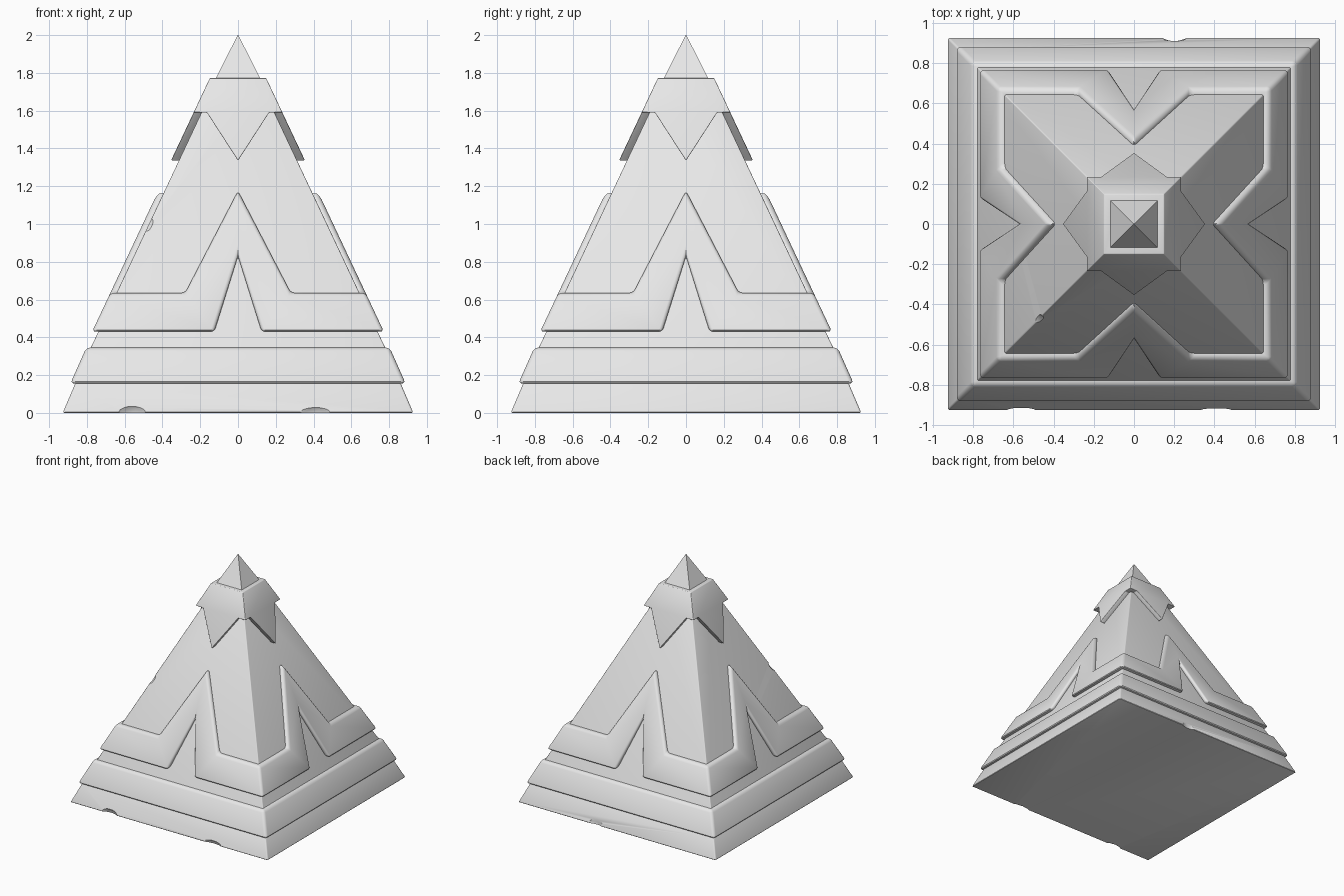
import bpy, bmesh, math
from mathutils import Vector, Matrix

if "Cube" in bpy.data.objects:
    bpy.data.objects.remove(bpy.data.objects["Cube"])

K = 0.471                                  # wall slope of the pyramid

stone = bpy.data.materials.new("light grey stone")
stone.diffuse_color = (0.8, 0.8, 0.8, 1)
stone.use_nodes = True
stone.node_tree.nodes["Principled BSDF"].inputs["Base Color"].default_value = stone.diffuse_color


def half(z, d=0.0):
    return K * (2 - z) + d


def activate(ob):
    bpy.ops.object.select_all(action='DESELECT')
    ob.select_set(True)
    bpy.context.view_layer.objects.active = ob


def make(name, bm, bevel=0.0, segs=3):
    bmesh.ops.remove_doubles(bm, verts=bm.verts, dist=1e-4)
    bmesh.ops.recalc_face_normals(bm, faces=bm.faces)
    me = bpy.data.meshes.new(name)
    bm.to_mesh(me)
    bm.free()
    me.materials.append(stone)
    ob = bpy.data.objects.new(name, me)
    bpy.context.collection.objects.link(ob)
    activate(ob)
    if bevel:
        m = ob.modifiers.new("bevel", 'BEVEL')
        m.width, m.segments = bevel, segs
        m.limit_method, m.angle_limit = 'ANGLE', math.radians(30)
        bpy.ops.object.modifier_apply(modifier=m.name)
    return ob


def smooth(ob):
    activate(ob)
    bpy.ops.object.shade_smooth_by_angle(angle=math.radians(35))


def frustum(name, h0, z0, h1, z1, bevel=0.0):
    bm = bmesh.new()
    bmesh.ops.create_cone(bm, cap_ends=True, segments=4, radius1=h0 * math.sqrt(2),
                          radius2=h1 * math.sqrt(2), depth=z1 - z0,
                          matrix=Matrix.Translation((0, 0, (z0 + z1) / 2))
                          @ Matrix.Rotation(math.pi / 4, 4, 'Z'))
    return make(name, bm, bevel)


def wrap_plate(name, outline, d, bevel):
    """Raised plate on all four walls, mitred at the ridges.
    outline = (x, z) points of one face; x None/'-' marks right/left ridge."""
    bm = bmesh.new()
    for i in range(4):
        rot = Matrix.Rotation(i * math.pi / 2, 3, 'Z')
        layers = []
        for off in (d, -0.02):
            row = []
            for x, z in outline:
                h = half(z, off)
                x = h if x is None else -h if x == '-' else x
                row.append(bm.verts.new(rot @ Vector((x, -h, z))))
            layers.append(row)
            bm.faces.new(row)
        a, b = layers
        n = len(outline)
        for j in range(n):
            k = (j + 1) % n
            ridge = (outline[j][0] in (None, '-')) and outline[j][0] == outline[k][0]
            if not ridge:
                bm.faces.new((a[j], a[k], b[k], b[j]))
    return make(name, bm, bevel)


def chip(ob, loc, size, rot=(0, 0, 0)):
    """Knock a small piece off an edge."""
    bpy.ops.mesh.primitive_ico_sphere_add(subdivisions=2, radius=1, location=loc, rotation=rot)
    cut = bpy.context.object
    cut.name, cut.scale, cut.hide_render = "chip_cutter", size, True
    cut.data.materials.append(stone)
    activate(ob)
    m = ob.modifiers.new("chip", 'BOOLEAN')
    m.operation, m.object, m.solver = 'DIFFERENCE', cut, 'EXACT'
    bpy.ops.object.modifier_apply(modifier=m.name)
    bpy.data.objects.remove(cut)


# Stepped base
plinth = frustum("plinth", 0.928, 0, 0.86, 0.16, 0.01)
step = frustum("base_step", 0.888, 0.155, 0.803, 0.346, 0.022)

# Main pyramid and pointed tip
body = frustum("pyramid_body", half(0.3), 0.3, half(1.75), 1.75, 0.006)
tip = frustum("tip", 0.128, 1.75, 0.002, 2.0)

# Chevron plates wrapping the lower ridges
chevrons = wrap_plate("chevron_band", [
    ('-', 0.43), (-0.125, 0.43), (0, 0.83), (0.125, 0.43), (None, 0.43),
    (None, 0.635), (0.28, 0.635), (0, 1.175), (-0.28, 0.635), ('-', 0.635)], 0.033, 0.02)

# Cap with a pointed flap on every side
cap = wrap_plate("cap", [
    ('-', 1.59), (-0.165, 1.59), (0, 1.335), (0.165, 1.59), (None, 1.59),
    (None, 1.772), ('-', 1.772)], 0.042, 0.02)

# Weathering chips
chip(plinth, (-0.56, -0.95, 0.0), (0.09, 0.05, 0.055))
chip(plinth, (0.41, -0.945, 0.0), (0.10, 0.04, 0.045))
chip(plinth, (0.20, 0.945, 0.02), (0.08, 0.04, 0.05))
chip(body, (-0.50, -0.50, 1.06), (0.07, 0.09, 0.11), (0, 0, math.pi / 4))

for ob in (plinth, step, body, tip, chevrons, cap):
    smooth(ob)
